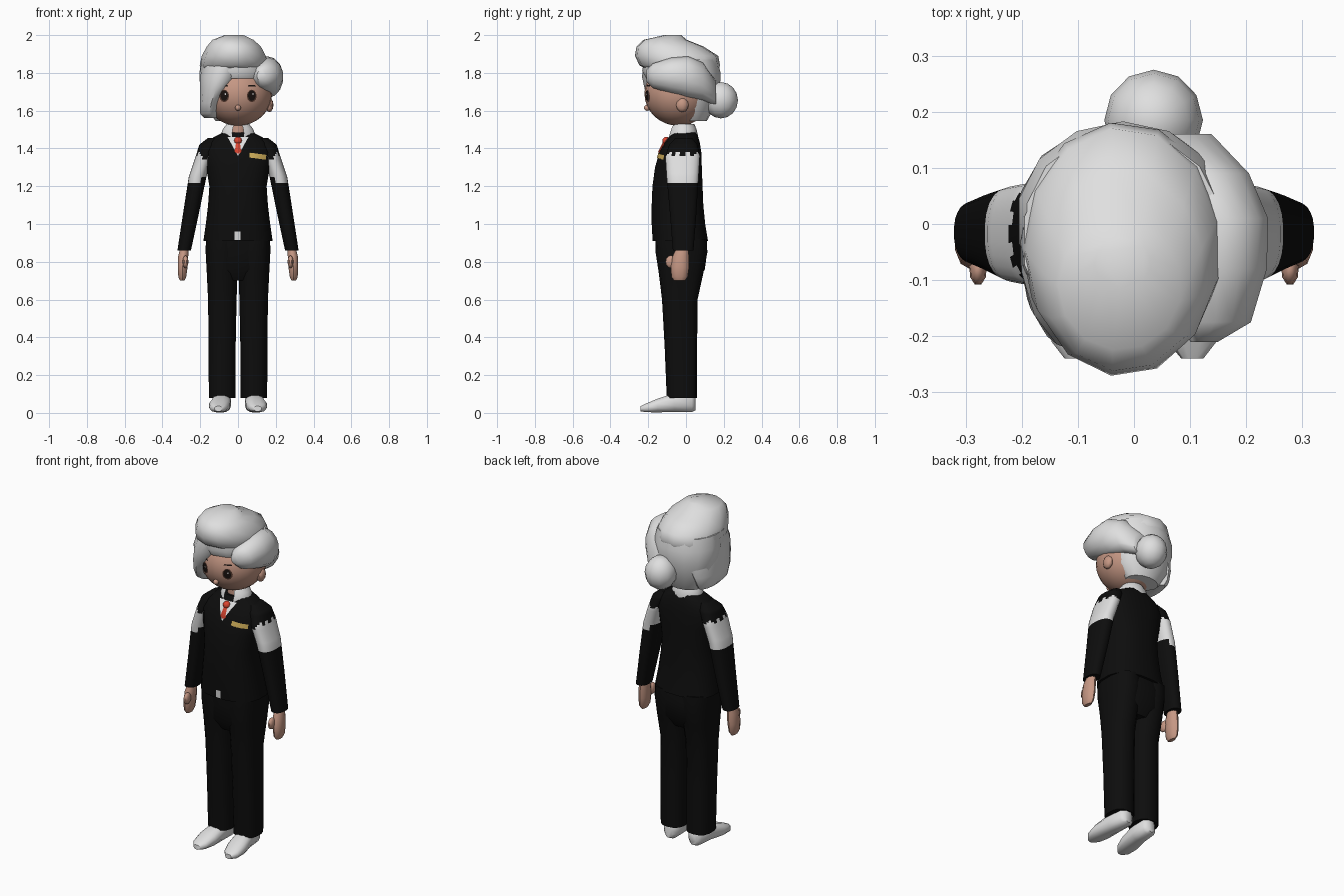
import bpy, bmesh
from math import sin, cos, pi, radians, copysign
from mathutils import Vector
from mathutils.bvhtree import BVHTree

old = bpy.data.objects.get("Cube")
if old:
    bpy.data.objects.remove(old, do_unlink=True)


def material(name, r, g, b):
    mat = bpy.data.materials.new(name)
    mat.use_nodes = True
    mat.diffuse_color = (r, g, b, 1)
    bsdf = next(n for n in mat.node_tree.nodes if n.type == "BSDF_PRINCIPLED")
    bsdf.inputs["Base Color"].default_value = (r, g, b, 1)
    bsdf.inputs["Roughness"].default_value = 0.8
    return mat


WHITE = material("white", .74, .74, .74)
BLACK = material("black cloth", .004, .004, .004)
SKIN = material("skin", .56, .31, .23)
RED = material("red", .72, .06, .03)
GOLD = material("gold", .62, .42, .10)
DARK = material("dark eye", .01, .006, .005)
BROWN = material("brown eye rim", .10, .045, .03)


def finish(name, bm, *mats, angle=50):
    """Turn a bmesh into a named object with smooth shading and sharp edges."""
    bmesh.ops.recalc_face_normals(bm, faces=bm.faces)
    mesh = bpy.data.meshes.new(name)
    bm.to_mesh(mesh)
    bm.free()
    for mat in mats:
        mesh.materials.append(mat)
    mesh.shade_smooth()
    mesh.set_sharp_from_angle(angle=radians(angle))
    obj = bpy.data.objects.new(name, mesh)
    bpy.context.collection.objects.link(obj)
    return obj


def loft(rings, axis="z", sides=14, side=1, square=1.0, caps=True):
    """Skin rings (position, centre a, centre b, radius a, radius b) along an axis."""
    bm = bmesh.new()
    loops = []
    for t, ca, cb, ra, rb in rings:
        loop = []
        for i in range(sides):
            a = 2 * pi * (i + .5) / sides
            u = copysign(abs(cos(a)) ** square, cos(a)) * ra + ca
            v = copysign(abs(sin(a)) ** square, sin(a)) * rb + cb
            loop.append(bm.verts.new((u * side, v, t) if axis == "z" else (u * side, t, v)))
        loops.append(loop)
    for low, high in zip(loops, loops[1:]):
        for i in range(sides):
            j = (i + 1) % sides
            bm.faces.new((low[i], low[j], high[j], high[i]))
    if caps:
        bm.faces.new(loops[0])
        bm.faces.new(loops[-1])
    return bm


def blob(name, mat, centre, radii, detail=12):
    bm = bmesh.new()
    bmesh.ops.create_uvsphere(bm, u_segments=detail, v_segments=detail * 2 // 3, radius=1)
    bmesh.ops.scale(bm, vec=radii, verts=bm.verts)
    bmesh.ops.translate(bm, vec=centre, verts=bm.verts)
    return finish(name, bm, mat)


def plate(name, mat, outline, target, lift=.004):
    """Lay a thin flat outline (x, z) on the front of a target part."""
    tree = BVHTree.FromPolygons([v.co for v in target.data.vertices],
                                [p.vertices for p in target.data.polygons])
    bm = bmesh.new()
    bm.faces.new([bm.verts.new((x, 0, z)) for x, z in outline])
    bmesh.ops.triangulate(bm, faces=bm.faces)
    bmesh.ops.subdivide_edges(bm, edges=bm.edges, cuts=2, use_grid_fill=True)
    for v in bm.verts:
        hit = tree.ray_cast(Vector((v.co.x, -1, v.co.z)), Vector((0, 1, 0)))[0]
        v.co.y = (hit.y if hit else -.1) - lift
    return finish(name, bm, mat)


def ellipse(x, z, rx, rz, n=12):
    return [(x + rx * cos(2 * pi * i / n), z + rz * sin(2 * pi * i / n)) for i in range(n)]


# Waistcoat
vest = finish("waistcoat", loft([
    (.91, 0, -.03, .185, .148), (1.0, 0, -.04, .172, .143), (1.1, 0, -.045, .16, .138),
    (1.2, 0, -.045, .153, .134), (1.3, 0, -.04, .17, .125), (1.38, 0, -.03, .187, .112),
    (1.43, 0, -.02, .165, .094), (1.46, 0, -.012, .13, .078), (1.485, 0, -.01, .08, .065),
], sides=20, square=.8), BLACK)
plate("waist_buckle", WHITE, [(-.018, .915), (.012, .915), (.012, .96), (-.018, .96)], vest)
plate("name_plate", GOLD, [(.06, 1.352), (.148, 1.34), (.15, 1.366), (.062, 1.378)], vest, .008)
plate("shirt_front", WHITE, [(-.055, 1.46), (0, 1.36), (.055, 1.46)], vest)

# Trousers
finish("trouser_seat", loft([
    (.70, 0, -.025, .10, .09), (.76, 0, -.024, .155, .125), (.86, 0, -.022, .172, .136),
    (.93, 0, -.03, .168, .13)], sides=20, square=.8), BLACK)

# Neck, collar and neckerchief
finish("neck", loft([(1.42, 0, -.015, .05, .05), (1.58, 0, -.02, .042, .042)]), SKIN)
bm = loft([(1.43, 0, -.02, .085, .082), (1.47, 0, -.015, .095, .078), (1.505, 0, -.013, .08, .068),
           (1.53, 0, -.012, .06, .055)], sides=18, caps=False)
gap = [f for f in bm.faces if f.calc_center_median().y < -.03
       and abs(f.calc_center_median().x) < .025]
bmesh.ops.delete(bm, geom=gap, context="FACES")
finish("collar", bm, WHITE)
blob("tie_knot", RED, (0, -.105, 1.44), (.022, .022, .022), 9)
finish("tie_tail", loft([(1.36, 0, -.137, .006, .006), (1.385, 0, -.136, .02, .012),
                         (1.43, 0, -.112, .012, .012)], sides=8), RED)

for side, label in ((1, "left"), (-1, "right")):
    # Sleeve with a ragged white band below the shoulder
    path = [(1.455, .13, -.012, .03, .045), (1.42, .155, -.014, .05, .075),
            (1.36, .178, -.018, .046, .092), (1.25, .214, -.018, .047, .085),
            (1.05, .25, -.015, .042, .07), (.86, .285, -.015, .036, .055)]
    rings = []
    for a, b in zip(path, path[1:]):
        steps = 6 if a[0] > 1.2 else 2
        rings += [[p + (q - p) * k / steps for p, q in zip(a, b)] for k in range(steps)]
    bm = loft(rings + [path[-1]], sides=24, side=side, square=.85)
    for f in bm.faces:
        c = f.calc_center_median()
        inner = max(0, .2 - abs(c.x))
        ragged = .014 * sin(c.y * 130) - inner * .25
        f.material_index = int(1.232 + inner * .6 < c.z < 1.368 + ragged)
    finish(label + "_sleeve", bm, BLACK, WHITE)

    # Hand
    finish(label + "_hand", loft([
        (.88, .283, -.018, .022, .03), (.83, .29, -.028, .028, .043), (.77, .293, -.032, .027, .048),
        (.72, .295, -.034, .022, .043), (.70, .295, -.034, .012, .028)],
        sides=10, side=side), SKIN)
    blob(label + "_thumb", SKIN, (.278 * side, -.08, .80), (.016, .03, .034), 9)

    # Trouser leg and shoe
    finish(label + "_trouser_leg", loft([
        (.08, .084, -.022, .072, .08), (.35, .084, -.027, .073, .086), (.6, .083, -.033, .077, .094),
        (.74, .084, -.026, .083, .118), (.85, .085, -.024, .088, .137), (.92, .086, -.025, .086, .135),
    ], side=side, square=.8), BLACK)
    finish(label + "_shoe", loft([
        (.05, .08, .05, .022, .038), (.03, .08, .055, .045, .052), (-.06, .086, .055, .05, .052),
        (-.15, .097, .039, .057, .037), (-.21, .103, .027, .045, .024), (-.24, .104, .022, .02, .014),
    ], axis="y", sides=12, side=side, square=.8), WHITE)

# Head
head = blob("head", SKIN, (0, -.04, 1.69), (.18, .18, .17), 24)
blob("nose", SKIN, (0, -.206, 1.615), (.016, .018, .016), 9)
for side, label in ((1, "left"), (-1, "right")):
    blob(label + "_ear", SKIN, (.166 * side, -.02, 1.63), (.022, .034, .038), 9)
    x = .073 * side
    plate(label + "_eye_rim", BROWN, ellipse(x, 1.678, .026, .033), head, .003)
    plate(label + "_eye", DARK, ellipse(x, 1.68, .02, .028), head, .005)
    plate(label + "_eye_glint", WHITE, ellipse(x + .006, 1.688, .004, .005, 6), head, .008)
    plate(label + "_brow", DARK, [(x - .022, 1.728), (x + .022, 1.728),
                                  (x + .018, 1.735), (x - .018, 1.735)], head)

# Hair: high crown, fringe, swept side lock, back, side roll and bun
finish("hair_crown", loft([
    (2.0, -.02, -.07, .05, .045), (1.975, -.025, -.11, .11, .115), (1.94, -.02, -.085, .145, .178),
    (1.89, -.02, -.05, .172, .222), (1.84, -.02, -.033, .183, .215), (1.82, -.02, -.02, .178, .195),
], sides=13), WHITE)
finish("hair_fringe", loft([
    (1.87, -.02, -.03, .18, .19), (1.81, -.015, -.03, .188, .202), (1.77, -.015, -.02, .18, .19)]), WHITE)
finish("hair_side_lock", loft([
    (1.56, -.145, -.02, .035, .10), (1.585, -.15, -.03, .052, .13), (1.64, -.142, -.035, .062, .158),
    (1.71, -.118, -.04, .085, .178), (1.78, -.088, -.045, .115, .188), (1.84, -.06, -.045, .13, .18),
]), WHITE)
finish("hair_back", loft([
    (1.545, -.02, .04, .10, .07), (1.61, -.02, .035, .155, .112), (1.72, -.02, .025, .185, .155),
    (1.80, -.02, .005, .19, .178), (1.87, -.02, 0, .175, .165)]), WHITE)
finish("hair_side_roll", loft([
    (-.21, .125, 1.785, .025, .03), (-.175, .145, 1.785, .065, .065), (-.08, .152, 1.785, .087, .095),
    (.01, .155, 1.778, .086, .11), (.09, .125, 1.755, .082, .10), (.16, .08, 1.69, .06, .065),
], axis="y"), WHITE)
blob("hair_bun", WHITE, (.035, .185, 1.655), (.088, .09, .096))
